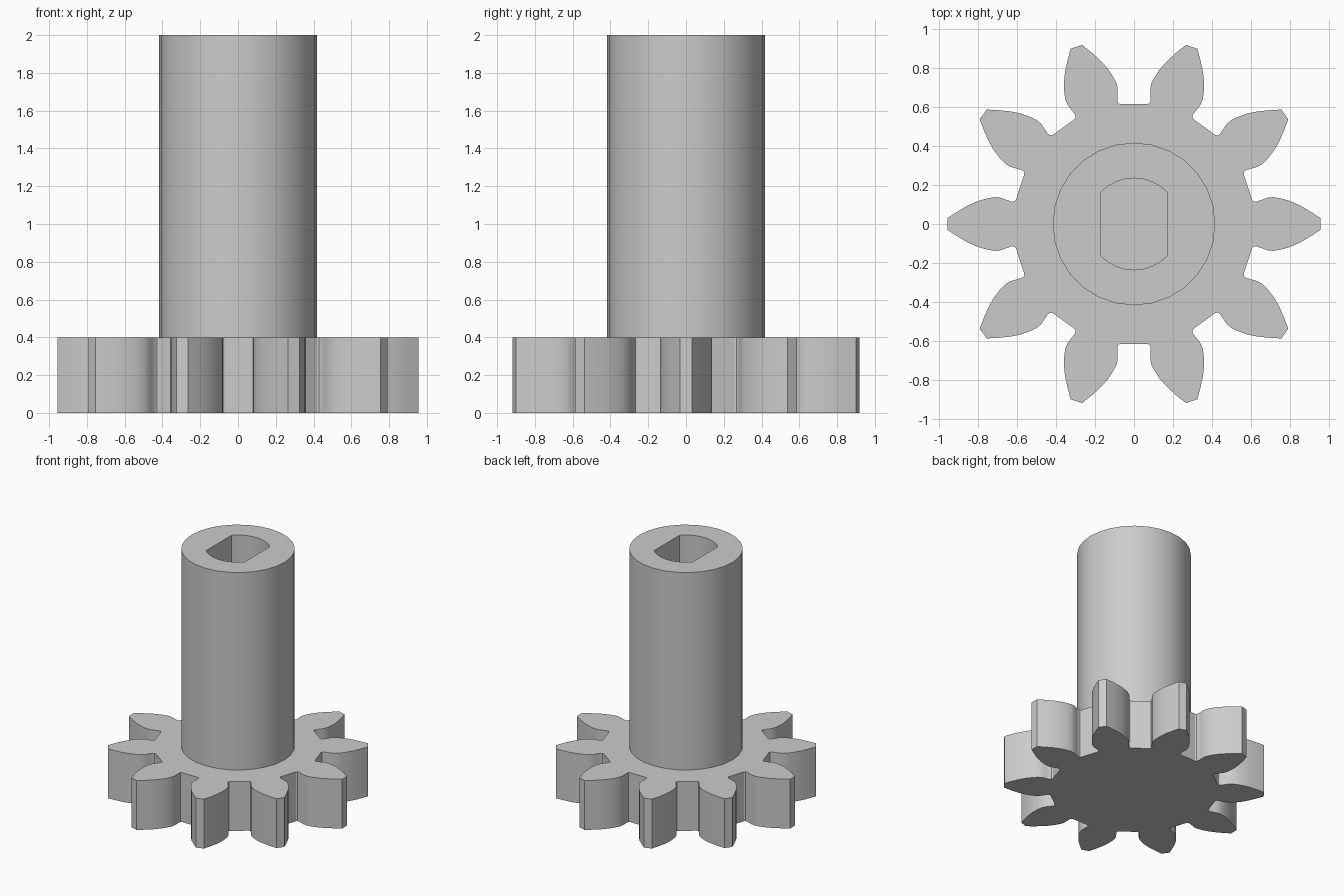
import bpy, bmesh
from math import sin, cos, pi, acos
from mathutils import Matrix, Vector

if "Cube" in bpy.data.objects:
    bpy.data.objects.remove(bpy.data.objects["Cube"])

GEAR_TOP, TOP = 0.4, 2.0
TEETH, SIDES = 10, 28
SHAFT_R, BORE_R, BORE_FLAT = 0.417, 0.235, 0.172

grey = bpy.data.materials.new("plain grey")
grey.use_nodes = True
colour = (0.6, 0.6, 0.6, 1)
grey.diffuse_color = colour
grey.node_tree.nodes["Principled BSDF"].inputs["Base Color"].default_value = colour


def finish(bm, name):
    bmesh.ops.recalc_face_normals(bm, faces=bm.faces)
    mesh = bpy.data.meshes.new(name)
    bm.to_mesh(mesh)
    bm.free()
    mesh.materials.append(grey)
    obj = bpy.data.objects.new(name, mesh)
    bpy.context.collection.objects.link(obj)
    bpy.ops.object.select_all(action="DESELECT")
    obj.select_set(True)
    bpy.context.view_layer.objects.active = obj
    bpy.ops.object.shade_smooth_by_angle(angle=pi / 7)


# Gear: half a tooth outline from root to tip, mirrored and repeated
flank = [(0.606, 0.123), (0.615, 0.115), (0.628, 0.114), (0.655, 0.124),
         (0.685, 0.135), (0.715, 0.138), (0.755, 0.131), (0.8, 0.118),
         (0.85, 0.096), (0.9, 0.067), (0.956, 0.031)]
tooth = [(x, -y) for x, y in flank] + flank[::-1]
bm = bmesh.new()
outline = []
for i in range(TEETH):
    turn = Matrix.Rotation(2 * pi * i / TEETH, 3, "Z")
    outline += [bm.verts.new(turn @ Vector((x, y, 0))) for x, y in tooth]
base = bm.faces.new(outline)
side = bmesh.ops.extrude_face_region(bm, geom=[base], use_keep_orig=True)
bmesh.ops.translate(bm, vec=(0, 0, GEAR_TOP),
                    verts=[v for v in side["geom"] if isinstance(v, bmesh.types.BMVert)])
finish(bm, "gear")

# Shaft: round tube with a double-flat bore that stops at the gear
outer = [(SHAFT_R * cos(2 * pi * i / SIDES), SHAFT_R * sin(2 * pi * i / SIDES))
         for i in range(SIDES)]
half = SIDES // 2
corner = acos(BORE_FLAT / BORE_R)
arc = [corner + (pi - 2 * corner) * i / (half - 2) for i in range(half - 1)]
upper = [(BORE_FLAT, 0)] + [(BORE_R * cos(a), BORE_R * sin(a)) for a in arc]
bore = upper + [(-x, -y) for x, y in upper]
bm = bmesh.new()
rings = [[bm.verts.new((x, y, z)) for x, y in ring]
         for ring, z in ((outer, GEAR_TOP), (outer, TOP), (bore, TOP), (bore, GEAR_TOP))]
for a, b in zip(rings, rings[1:] + rings[:1]):
    for i in range(SIDES):
        j = (i + 1) % SIDES
        bm.faces.new((a[i], a[j], b[j], b[i]))
finish(bm, "shaft")
